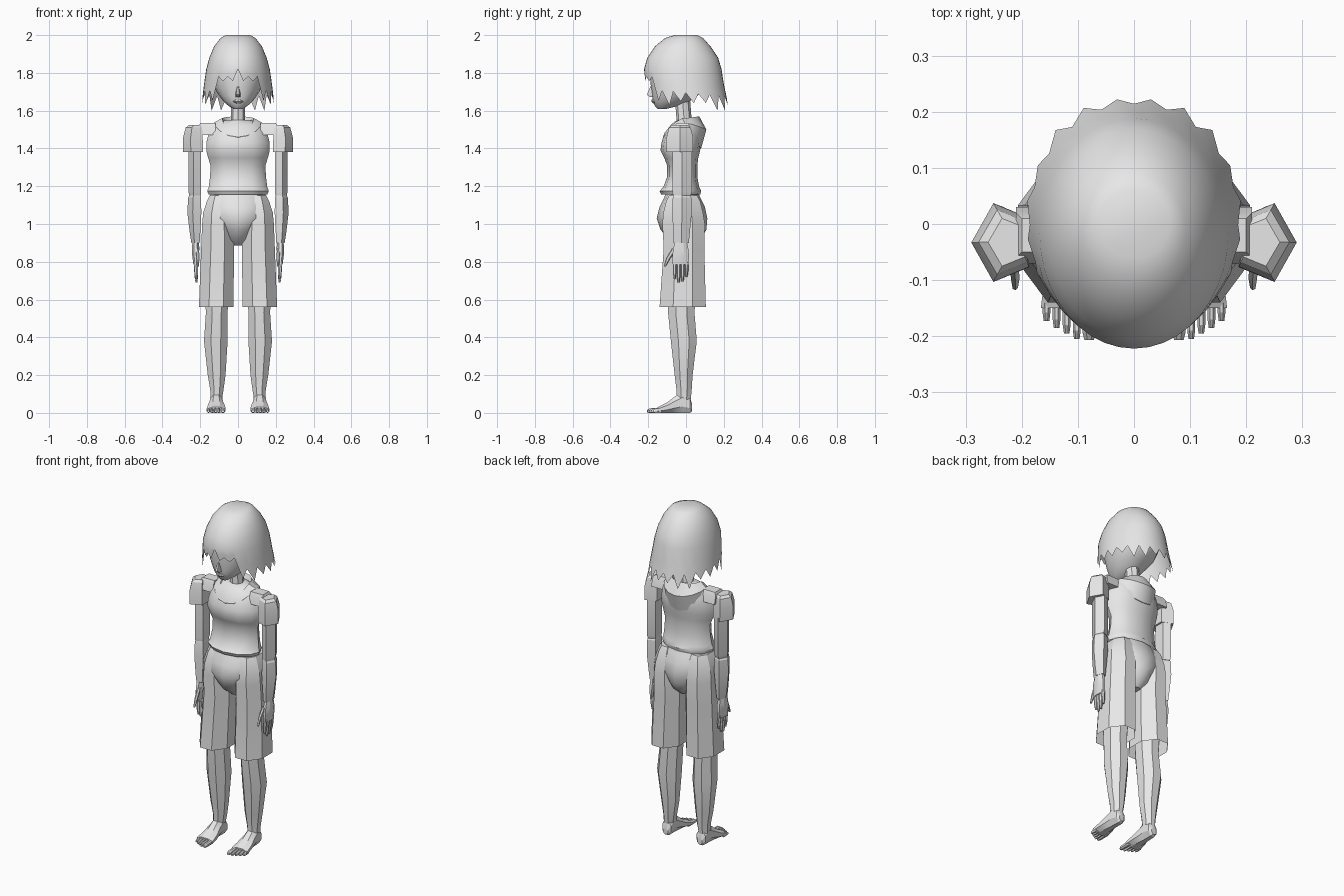
import bpy, bmesh, math, random
from mathutils import Vector

random.seed(4)
default_cube = bpy.data.objects.get("Cube")
if default_cube:
    bpy.data.objects.remove(default_cube, do_unlink=True)

# Single plain grey for the whole figure
grey = bpy.data.materials.new("plain_grey")
grey.use_nodes = True
colour = (0.8, 0.8, 0.8, 1)
grey.diffuse_color = colour
shader = next(n for n in grey.node_tree.nodes if n.type == "BSDF_PRINCIPLED")
shader.inputs["Base Color"].default_value = colour


def outline(sides, turn):
    """Regular polygon stretched to fill the square from -1 to 1."""
    angles = [turn + math.tau * i / sides for i in range(sides)]
    xs = [math.cos(a) for a in angles]
    ys = [math.sin(a) for a in angles]

    def fit(values):
        low, high = min(values), max(values)
        return [2 * (v - low) / (high - low) - 1 for v in values]
    return list(zip(fit(xs), fit(ys)))


def ring(level, left, right, front, back, sides=8, turn=math.pi / 8, forward=False):
    """One cross-section given by its bounds; forward rings stack along y."""
    points = []
    for u, v in outline(sides, turn):
        a = (left + right) / 2 + u * (right - left) / 2
        b = (front + back) / 2 + v * (back - front) / 2
        points.append(Vector((a, level, b) if forward else (a, b, level)))
    return points


def loft(name, loops, caps=(True, True), mirror=False, smooth=20):
    """Skin a stack of equal loops into one object."""
    bm = bmesh.new()
    rows = [[bm.verts.new(p) for p in loop] for loop in loops]
    count = len(rows[0])
    for low, high in zip(rows, rows[1:]):
        for i in range(count):
            j = (i + 1) % count
            bm.faces.new((low[i], low[j], high[j], high[i]))
    if caps[0]:
        bm.faces.new(rows[0][::-1])
    if caps[1]:
        bm.faces.new(rows[-1])
    bmesh.ops.recalc_face_normals(bm, faces=bm.faces)
    mesh = bpy.data.meshes.new(name)
    bm.to_mesh(mesh)
    bm.free()
    mesh.materials.append(grey)
    obj = bpy.data.objects.new(name, mesh)
    bpy.context.collection.objects.link(obj)
    bpy.ops.object.select_all(action="DESELECT")
    obj.select_set(True)
    bpy.context.view_layer.objects.active = obj
    bpy.ops.object.shade_smooth_by_angle(angle=math.radians(smooth))
    if mirror:
        obj.modifiers.new("mirror", "MIRROR")
    return obj


def centred(name, rows, sides=12, caps=(True, True), smooth=35):
    """Part on the centre line; rows hold height, half width, front, back."""
    loops = [ring(z, -w, w, f, b, sides, 0) for z, w, f, b in rows]
    return loft(name, loops, caps, smooth=smooth)


def paired(name, rows, caps=(True, True), **shape):
    """Part on the left side, mirrored to the right."""
    return loft(name, [ring(*row, **shape) for row in rows], caps, mirror=True)


PENTAGON = dict(sides=5, turn=0)
BOX = dict(sides=4, turn=math.pi / 4)

# Head, nose, lips and neck
centred("head", [
    (1.61, .025, -.15, -.10), (1.625, .05, -.165, -.04), (1.65, .078, -.175, .02),
    (1.68, .10, -.18, .06), (1.72, .125, -.185, .12), (1.77, .14, -.19, .15),
    (1.85, .14, -.19, .15), (1.93, .10, -.14, .10)], sides=16)
centred("nose", [(1.672, .013, -.19, -.16), (1.685, .014, -.207, -.16),
                 (1.73, .006, -.187, -.16)], sides=6)
centred("lips", [(1.638, .012, -.174, -.15), (1.648, .03, -.182, -.15),
                 (1.66, .012, -.183, -.15)], sides=8)
centred("neck", [(1.48, .05, -.06, .04), (1.55, .038, -.05, .03),
                 (1.68, .038, -.06, .02)], sides=8)

# Hair: a domed shell whose lower edge breaks into pointed locks
HAIR = [(2.0, .065, -.06, .06), (1.985, .092, -.11, .09), (1.94, .127, -.165, .13),
        (1.88, .152, -.205, .17), (1.82, .168, -.222, .188),
        (1.74, .18, -.217, .20), (1.58, .2, -.2, .235)]
LOCKS = 40


def hair_point(angle, z):
    for top, low in zip(HAIR, HAIR[1:]):
        if z >= low[0]:
            break
    t = (top[0] - z) / (top[0] - low[0])
    w, f, b = [p + (q - p) * t for p, q in zip(top[1:], low[1:])]
    return Vector((w * math.sin(angle), (f + b) / 2 - (b - f) / 2 * math.cos(angle), z))


def hair_edge(step, depth):
    facing = math.cos(math.tau * step / LOCKS)
    tip = step % 2
    if facing > .72:
        return 1.82 if step == 0 else 1.78 - tip * depth / 2
    return 1.695 + .02 * facing - tip * depth


depths = [random.uniform(.04, .085) for _ in range(LOCKS)]
steps = range(-LOCKS // 2, LOCKS // 2)
edges = [hair_edge(s, depths[abs(s)]) for s in steps]
angles = [math.tau * s / LOCKS for s in steps]
hair = [[hair_point(a, row[0]) for a in angles] for row in HAIR[:5]]
for share in (.5, 1):
    hair.append([hair_point(a, HAIR[4][0] + (e - HAIR[4][0]) * share)
                 for a, e in zip(angles, edges)])
loft("hair", hair, (True, False), smooth=40)

# Shirt with a flared hem
centred("shirt", [
    (1.155, .155, -.13, .075), (1.175, .163, -.14, .08), (1.195, .155, -.12, .07),
    (1.25, .148, -.10, .06), (1.31, .145, -.10, .06), (1.35, .158, -.115, .065),
    (1.39, .168, -.135, .075), (1.43, .168, -.13, .08), (1.48, .155, -.115, .08),
    (1.525, .14, -.08, .06), (1.55, .07, -.05, .04)], caps=(False, True))


# Folded hood: loops dip at the front for the neckline and hang at the back
def hood_loop(width, front, back, z_front, z_side, z_back):
    points = ring(0, -width, width, front, back, 16, 0)
    for p, (u, v) in zip(points, outline(16, 0)):
        p.z = z_side + ((z_front if v < 0 else z_back) - z_side) * abs(v) ** 1.5
    return points


loft("hood", [hood_loop(.055, -.08, .04, 1.45, 1.5, 1.51),
              hood_loop(.085, -.11, .07, 1.475, 1.56, 1.57),
              hood_loop(.13, -.122, .108, 1.46, 1.535, 1.5),
              hood_loop(.135, -.115, .08, 1.44, 1.49, 1.4),
              hood_loop(.09, -.08, .05, 1.43, 1.46, 1.4)], (False, False), smooth=30)

# Shoulders, sleeves and arms
paired("shoulder", [(1.47, .12, .21, -.07, .03), (1.515, .12, .21, -.06, .02),
                    (1.535, .12, .2, -.05, .01)], **BOX)
paired("sleeve", [(1.38, .185, .29, -.103, .037), (1.46, .187, .29, -.103, .037),
                  (1.51, .19, .277, -.09, .025), (1.523, .195, .26, -.075, .01)],
       (True, True), **PENTAGON)
paired("upper_arm", [(1.15, .198, .258, -.068, .025), (1.17, .195, .262, -.072, .032),
                     (1.4, .195, .262, -.072, .032)], **PENTAGON)
paired("forearm", [(.9, .203, .247, -.065, .015), (.95, .2, .255, -.068, .02),
                   (1.06, .194, .268, -.072, .03), (1.14, .196, .264, -.07, .028),
                   (1.155, .2, .255, -.065, .02)], **PENTAGON)

# Hands
paired("palm", [(.785, .212, .236, -.07, .012), (.83, .208, .242, -.072, .016),
                (.87, .204, .244, -.068, .012), (.92, .21, .24, -.055, .002)])
paired("thumb", [(.775, .207, .217, -.118, -.106), (.82, .204, .22, -.105, -.08),
                 (.87, .206, .224, -.075, -.045)], sides=6)
for i, tip in enumerate((.71, .69, .695, .72)):
    y = -.06 + .021 * i
    paired(f"finger_{i + 1}", [(tip, .215, .225, y - .005, y + .005),
                               (tip + .03, .212, .23, y - .009, y + .009),
                               (.8, .213, .235, y - .01, y + .01)], sides=6)

# Pelvis and open-ended shorts
centred("pelvis", [
    (.885, .035, -.05, .04), (.92, .075, -.095, .08), (.97, .095, -.135, .108),
    (1.03, .155, -.155, .113), (1.09, .16, -.14, .1), (1.13, .155, -.12, .08),
    (1.165, .14, -.105, .065)])
paired("shorts_leg", [
    (.56, .025, .207, -.14, .105), (.87, .02, .195, -.118, .097),
    (1.0, .025, .19, -.125, .1), (1.06, .03, .184, -.12, .09),
    (1.12, .04, .165, -.105, .075), (1.15, .05, .15, -.09, .06)], (False, True))

# Legs
paired("leg", [
    (.07, .085, .145, -.05, .025), (.12, .077, .147, -.05, .03),
    (.2, .066, .16, -.06, .035), (.38, .055, .18, -.08, .057),
    (.53, .055, .17, -.095, .045), (.75, .045, .18, -.1, .06)])

# Feet and toes, built from heel to tip
paired("foot", [
    (.033, .098, .13, .008, .045), (.02, .085, .142, 0, .085),
    (-.02, .083, .147, 0, .115), (-.055, .08, .15, 0, .09),
    (-.1, .07, .16, 0, .055), (-.15, .065, .166, 0, .03)], forward=True)
for i, tip in enumerate((-.207, -.205, -.195, -.185, -.173)):
    half = .007 if i else .012
    x = .08 + .018 * i + (.004 if i else 0)
    paired(f"toe_{i + 1}", [(-.13, x - half, x + half, 0, .028),
                            (tip + .015, x - half, x + half, 0, .024),
                            (tip, x - half * .7, x + half * .7, .002, .014)],
           forward=True)
